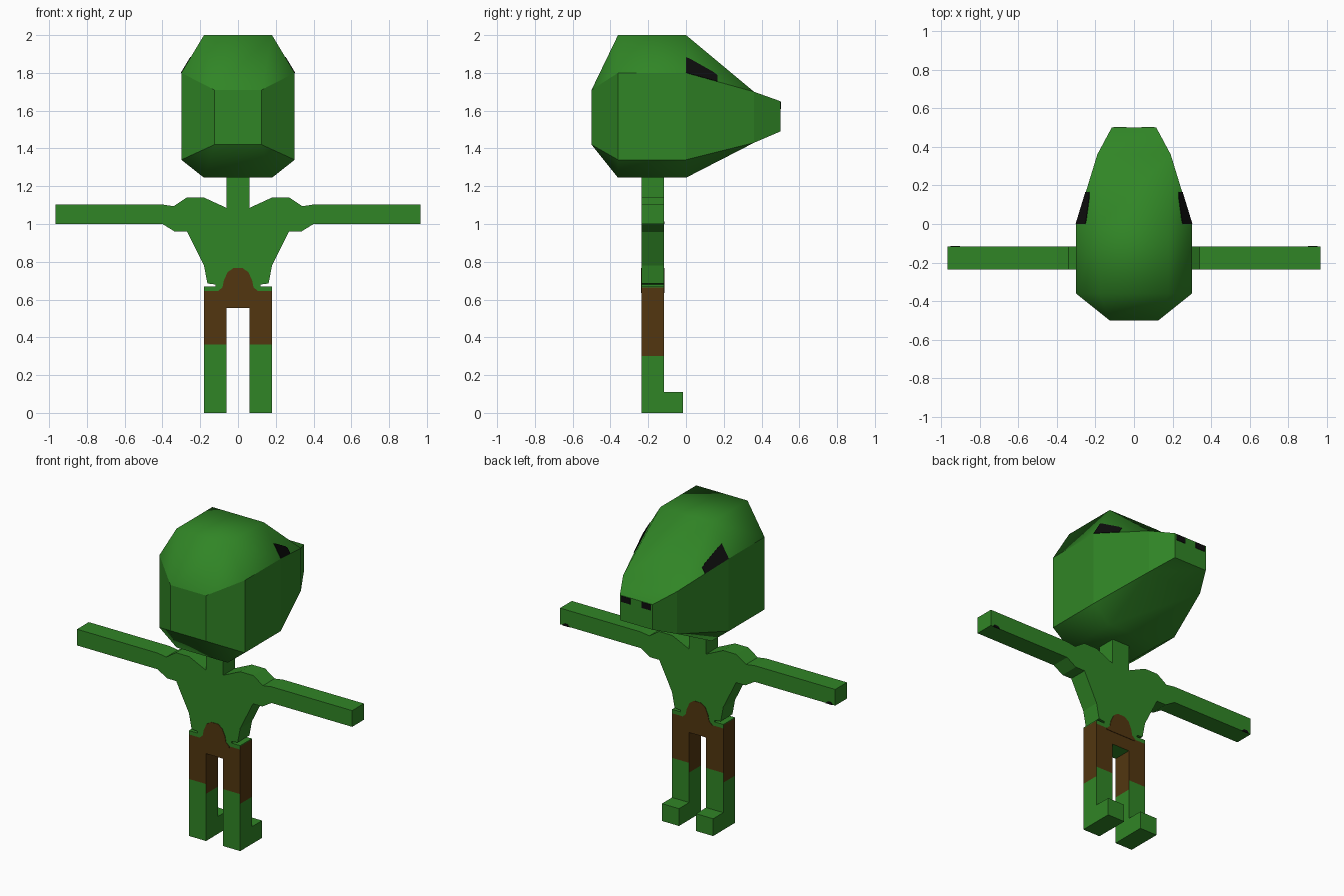
import bpy, bmesh
from mathutils import Vector

if "Cube" in bpy.data.objects:
    bpy.data.objects.remove(bpy.data.objects["Cube"])


def material(name, rgb):
    m = bpy.data.materials.new(name)
    m.diffuse_color = (*rgb, 1)
    m.use_nodes = True
    m.node_tree.nodes["Principled BSDF"].inputs["Base Color"].default_value = m.diffuse_color
    return m


GREEN = material("green_skin", (0.03, 0.235, 0.019))
BROWN = material("brown_cloth", (0.085, 0.037, 0.005))
BLACK = material("black", (0.004, 0.004, 0.004))
Y0, Y1 = -0.235, -0.117  # body slab depth


def finish(bm, name, *mats):
    bmesh.ops.recalc_face_normals(bm, faces=bm.faces)
    me = bpy.data.meshes.new(name)
    bm.to_mesh(me)
    bm.free()
    ob = bpy.data.objects.new(name, me)
    bpy.context.collection.objects.link(ob)
    for m in mats:
        me.materials.append(m)
    return ob


def prism(points, offset):
    """Extrude a polygon of 3D points along an offset."""
    bm = bmesh.new()
    f = bm.faces.new([bm.verts.new(p) for p in points])
    ext = bmesh.ops.extrude_face_region(bm, geom=[f], use_keep_orig=True)
    moved = [g for g in ext["geom"] if isinstance(g, bmesh.types.BMVert)]
    bmesh.ops.translate(bm, verts=moved, vec=offset)
    bm.normal_update()
    return bm


def xz_prism(half, y0, y1):
    """Symmetric front outline from its right half, given top to bottom."""
    outline = half + [(-x, z) for x, z in reversed(half) if x > 0]
    return prism([(x, y0, z) for x, z in outline], (0, y1 - y0, 0))


def plate(name, points, normal):
    n = Vector(normal).normalized()
    return finish(prism([Vector(p) - n * 0.003 for p in points], n * 0.006), name, BLACK)


# Head: octagonal rings that close down to rectangles at the back and snout
rings = [(-0.50, 0.125, 0.125, 1.71, 1.71, 1.42, 1.42),
         (-0.36, 0.18, 0.30, 2.00, 1.80, 1.34, 1.245),
         (0.00, 0.18, 0.30, 2.00, 1.80, 1.34, 1.245),
         (0.36, 0.19, 0.19, 1.70, 1.70, 1.43, 1.43),
         (0.50, 0.115, 0.115, 1.65, 1.65, 1.49, 1.49)]
bm = bmesh.new()
loops = []
for y, a, b, zt, zu, zl, zb in rings:
    half = [(a, zt), (b, zu), (b, zl), (a, zb)]
    ring = half + [(-x, z) for x, z in reversed(half)]
    loops.append([bm.verts.new((x, y, z)) for x, z in ring])
for p, q in zip(loops, loops[1:]):
    for i in range(8):
        j = (i + 1) % 8
        bm.faces.new((p[i], p[j], q[j], q[i]))
bm.faces.new(loops[0])
bm.faces.new(loops[-1])
bmesh.ops.remove_doubles(bm, verts=bm.verts, dist=0.0005)
bmesh.ops.recalc_face_normals(bm, faces=bm.faces)
for f in bm.faces:
    f.smooth = abs(f.normal.z) > 0.1  # rounded crown and jaw, flat sides
finish(bm, "head", GREEN)

# Eyes, nostrils and small hand marks
for s, side in ((-1, "left"), (1, "right")):
    A, B, C = (Vector((s * x, y, z)) for x, y, z in
               ((0.18, 0, 2.0), (0.30, 0, 1.8), (0.19, 0.36, 1.70)))

    def on_brow(up, along):
        return (B + (A - B) * up).lerp(C, along)

    n = (B - A).cross(C - A)
    if n.z < 0:
        n.negate()
    plate("eye_" + side, [on_brow(*p) for p in
          ((0.0, 0.0), (0.41, 0.0), (0.42, 0.06), (0.37, 0.39), (0.31, 0.46), (0.0, 0.46))], n)
    plate("nostril_" + side, [(s * x, 0.5, z) for x, z in
          ((0.04, 1.61), (0.105, 1.61), (0.105, 1.647), (0.04, 1.647))], (0, 1, 0))
    plate("hand_mark_" + side, [(s * x, Y1, z) for x, z in
          ((0.90, 0.999), (0.95, 0.999), (0.94, 1.014), (0.915, 1.014))], (0, 1, 0))

# Neck, torso and arms in one flat slab
finish(xz_prism([(0.06, 1.27), (0.06, 1.085), (0.18, 1.14), (0.272, 1.14), (0.34, 1.094),
                 (0.40, 1.103), (0.967, 1.103), (0.967, 1.0), (0.40, 1.0), (0.335, 0.96),
                 (0.27, 0.96), (0.18, 0.78), (0.162, 0.685), (0.12, 0.68), (0.12, 0.668)],
                Y0, Y1), "torso_and_arms", GREEN)

# Hips between the legs, with a green underside
bm = xz_prism([(0.06, 0.67), (0.06, 0.555)], Y0, Y1)
bmesh.ops.recalc_face_normals(bm, faces=bm.faces)
for f in bm.faces:
    f.material_index = int(f.normal.z < -0.5)
finish(bm, "hips", BROWN, GREEN)

# Rounded loincloth panels, front and back
for name, y in (("cloth_front", Y0), ("cloth_back", Y1)):
    finish(xz_prism([(0.025, 0.766), (0.055, 0.745), (0.075, 0.70), (0.082, 0.665),
                     (0.105, 0.645), (0.105, 0.635)], y - 0.003, y + 0.003), name, BROWN)

# Legs with feet, coloured by height; cloth reaches further on the sides
for s, side in ((-1, "left"), (1, "right")):
    outline = [(Y0, 0), (-0.015, 0), (-0.015, 0.11), (Y1, 0.11), (Y1, 0.67), (Y0, 0.67)]
    bm = prism([(s * 0.06, y, z) for y, z in outline], (s * 0.12, 0, 0))
    for z in (0.11, 0.30, 0.362, 0.645, 0.665):
        bmesh.ops.bisect_plane(bm, geom=bm.verts[:] + bm.edges[:] + bm.faces[:],
                               plane_co=(0, 0, z), plane_no=(0, 0, 1))
    bmesh.ops.recalc_face_normals(bm, faces=bm.faces)
    for f in bm.faces:
        lo, hi = (0.30, 0.665) if abs(f.normal.x) > 0.5 else (0.362, 0.645)
        f.material_index = int(lo < f.calc_center_median().z < hi)
    finish(bm, "leg_" + side, GREEN, BROWN)
